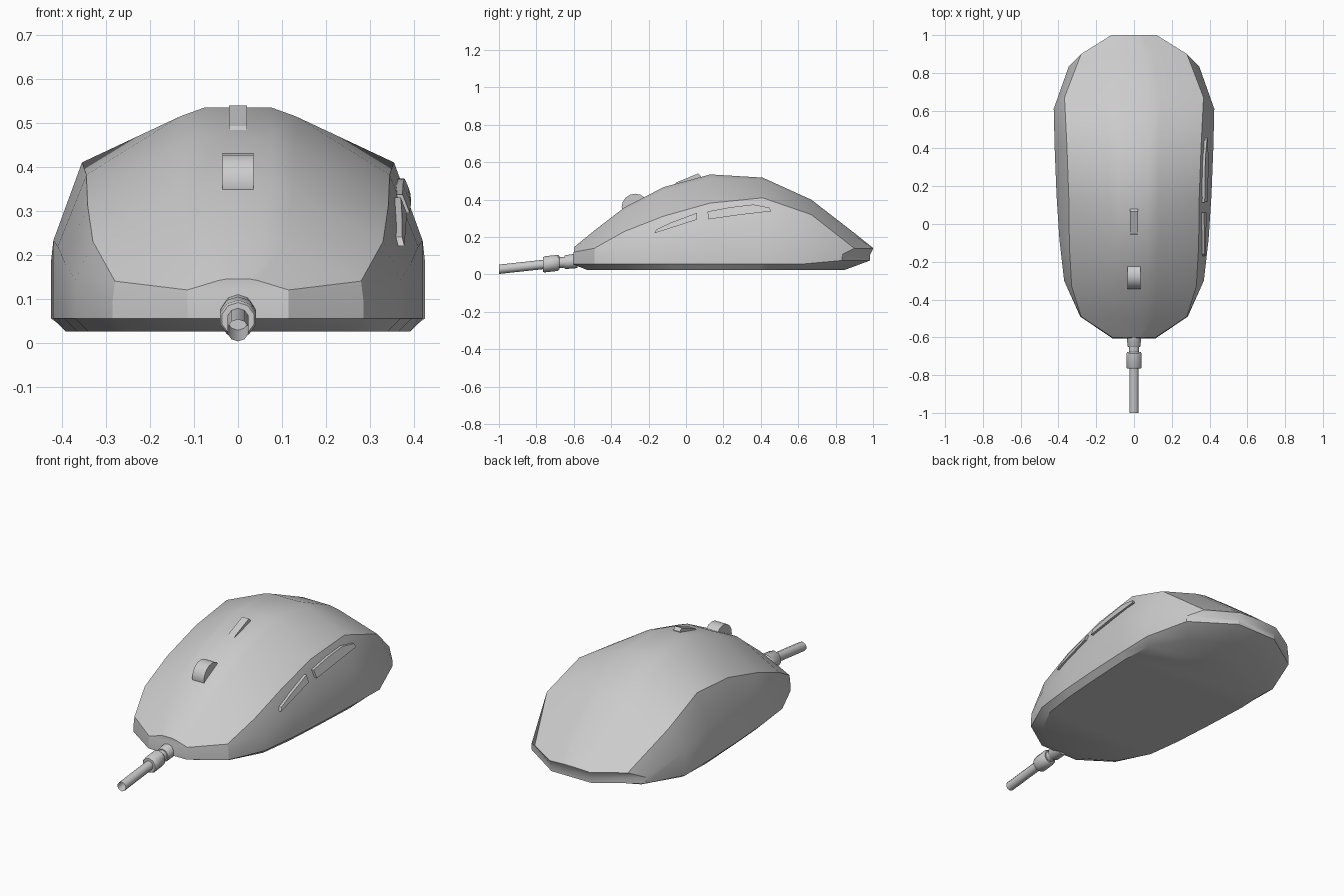
import bpy, bmesh, math
from mathutils import Vector, Matrix
from mathutils.bvhtree import BVHTree

if "Cube" in bpy.data.objects:
    bpy.data.objects.remove(bpy.data.objects["Cube"])


def finish(bm, name, angle=30):
    bmesh.ops.recalc_face_normals(bm, faces=bm.faces[:])
    me = bpy.data.meshes.new(name)
    bm.to_mesh(me)
    bm.free()
    ob = bpy.data.objects.new(name, me)
    bpy.context.collection.objects.link(ob)
    bpy.ops.object.select_all(action='DESELECT')
    bpy.context.view_layer.objects.active = ob
    ob.select_set(True)
    bpy.ops.object.shade_smooth_by_angle(angle=math.radians(angle))
    return ob


def prism(name, inner, outer):
    """Solid between two matching outlines."""
    bm = bmesh.new()
    a = [bm.verts.new(p) for p in inner]
    b = [bm.verts.new(p) for p in outer]
    bm.faces.new(a)
    bm.faces.new(b)
    for i in range(len(a)):
        j = (i + 1) % len(a)
        bm.faces.new((a[i], a[j], b[j], b[i]))
    return finish(bm, name, 20)


# Body stations, front to back: y, top height, crease x, crease height
stations = [(-.6, .145, .115, .12), (-.49, .235, .28, .14), (-.33, .358, .33, .23),
            (-.12, .467, .342, .312), (.13, .535, .345, .382), (.41, .518, .355, .41),
            (.67, .40, .368, .32), (.9, .222, .28, .14), (1.0, .142, .12, .138)]
# Widest outline and underside outline, seen from above
wide = [(.115, -.605), (.285, -.49), (.37, -.3), (.395, -.08), (.41, .15),
        (.42, .4), (.425, .61), (.345, .835), (.12, .985)]
under = [(.1, -.53), (.25, -.44), (.34, -.27), (.365, -.08), (.38, .15),
         (.392, .4), (.385, .58), (.27, .77), (.1, .85)]

bm = bmesh.new()
right, left = [], []
for i, ((y, zt, xc, zc), (wx, wy), (ux, uy)) in enumerate(zip(stations, wide, under)):
    zr = .075 if i > 6 else .055
    ring = [(.22 * xc, y, zt), (.38 * xc, y, zt - .13 * (zt - zc)), (xc, y, zc),
            (wx, wy, (zc + zr) / 2), (wx, wy, zr), (ux, uy, .025)]
    right.append([bm.verts.new(p) for p in ring])
    left.append([bm.verts.new((-p[0], p[1], p[2])) for p in ring])
for i in range(len(right) - 1):
    for side in (right, left):
        a, b = side[i], side[i + 1]
        for k in range(5):
            bm.faces.new((a[k], a[k + 1], b[k + 1], b[k]))
    for k in (0, 5):
        bm.faces.new((right[i][k], right[i + 1][k], left[i + 1][k], left[i][k]))
for r, l in ((right[0], left[0]), (right[-1], left[-1])):
    for k in range(5):
        bm.faces.new((r[k], r[k + 1], l[k + 1], l[k]))
surface = BVHTree.FromBMesh(bm)
finish(bm, "mouse_body")


# Thumb buttons follow the slope of the right side
def side_button(name, outline):
    xs = [surface.ray_cast(Vector((1, y, z)), Vector((-1, 0, 0)))[0].x for y, z in outline]
    prism(name,
          [(x - .015, y, z) for x, (y, z) in zip(xs, outline)],
          [(x + .014, y, z) for x, (y, z) in zip(xs, outline)])


side_button("side_button_front", [(-.17, .22), (-.16, .24), (-.08, .278), (.06, .33), (.06, .294)])
side_button("side_button_rear", [(.12, .295), (.115, .337), (.24, .36), (.36, .374),
                                 (.445, .358), (.455, .338), (.28, .318)])

# Top button
profile = [(-.065, .477), (-.05, .493), (.065, .54), (.08, .525), (.08, .46), (-.06, .44)]
prism("top_button", [(-.02, y, z) for y, z in profile], [(.02, y, z) for y, z in profile])

# Scroll wheel
bm = bmesh.new()
bmesh.ops.create_cone(bm, cap_ends=True, segments=16, radius1=.072, radius2=.072, depth=.07,
                      matrix=Matrix.Translation((0, -.272, .36)) @ Matrix.Rotation(math.pi / 2, 4, 'Y'))
finish(bm, "scroll_wheel")


# Cable and strain relief, turned around a gently falling axis
def turned(name, profile, sides=10, cap=True):
    bm = bmesh.new()
    rings = []
    for y, r in profile:
        z = .069 + (y + .62) * .108
        rings.append([bm.verts.new((r * math.sin(2 * math.pi * k / sides), y,
                                    z + r * math.cos(2 * math.pi * k / sides))) for k in range(sides)])
    for a, b in zip(rings, rings[1:]):
        for k in range(sides):
            j = (k + 1) % sides
            bm.faces.new((a[k], a[j], b[j], b[k]))
    if cap:
        bm.faces.new(rings[0])
        bm.faces.new(rings[-1])
    finish(bm, name, 40)


turned("cable", [(-1.0, .025), (-.6, .025)], cap=False)
turned("cable_collar", [(-.765, .038), (-.757, .043), (-.685, .043), (-.677, .036)])
turned("cable_neck", [(-.68, .029), (-.65, .029)])
turned("cable_socket", [(-.65, .034), (-.645, .037), (-.58, .039)])
